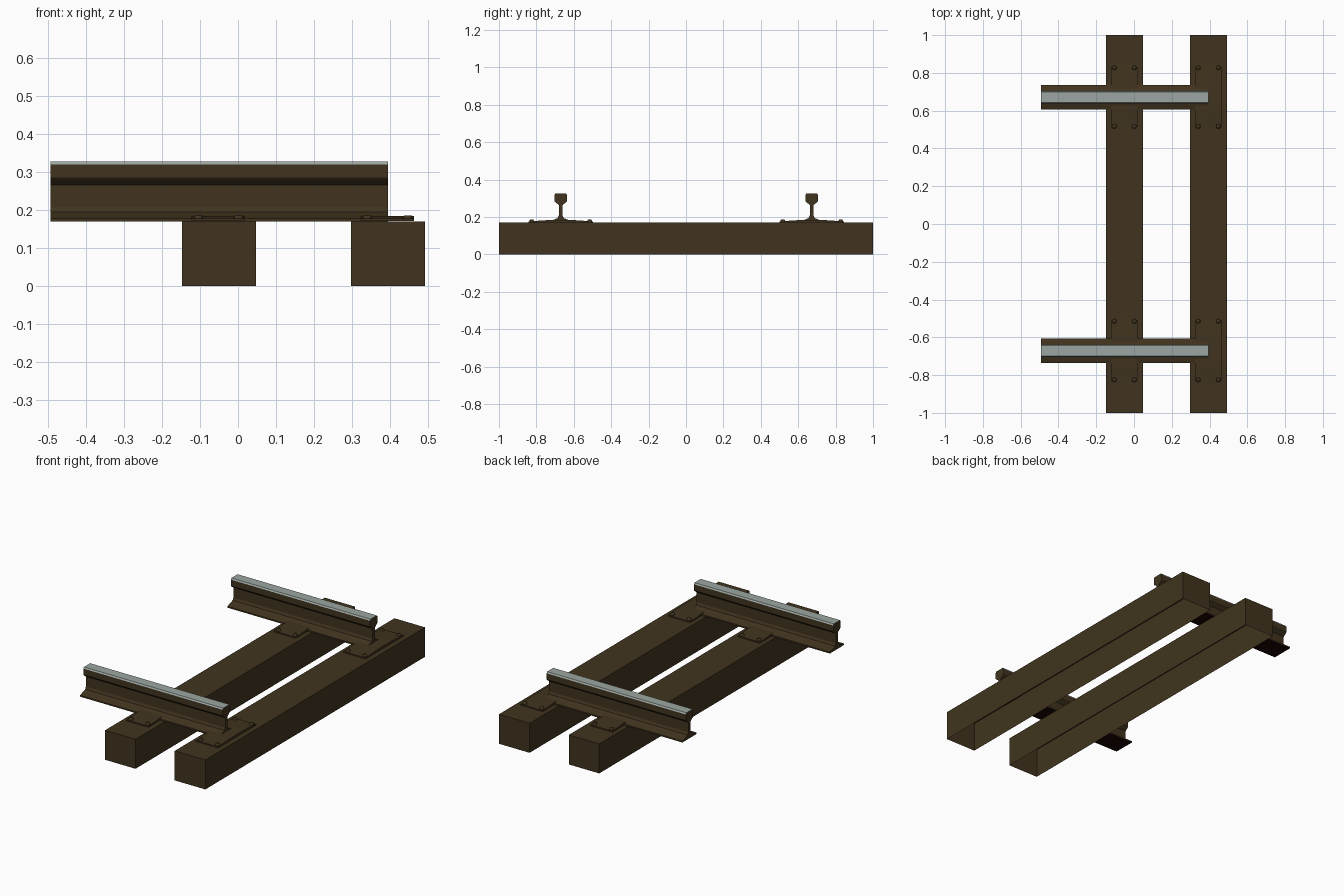
import bpy, bmesh, math

if "Cube" in bpy.data.objects:
    bpy.data.objects.remove(bpy.data.objects["Cube"])


def material(name, rgb):
    m = bpy.data.materials.new(name)
    m.diffuse_color = (*rgb, 1)
    m.use_nodes = True
    m.node_tree.nodes["Principled BSDF"].inputs["Base Color"].default_value = m.diffuse_color
    return m


BROWN = material("weathered brown", (0.052, 0.034, 0.013))
STEEL = material("polished steel", (0.33, 0.38, 0.355))
DARK = material("dark red rust", (0.010, 0.001, 0.001))


def finish(bm, name, mats):
    me = bpy.data.meshes.new(name)
    bm.to_mesh(me)
    bm.free()
    for m in mats:
        me.materials.append(m)
    ob = bpy.data.objects.new(name, me)
    bpy.context.collection.objects.link(ob)
    return ob


def extrude_profile(name, half, x0, x1, yc, mats):
    """Mirror a half profile of (y, z) points and extrude it along x."""
    pts = [(y, z) for y, z in half] + [(-y, z) for y, z in reversed(half)]
    bm = bmesh.new()
    rings = [[bm.verts.new((x, yc + y, z)) for y, z in pts] for x in (x0, x1)]
    for ring in rings:
        bm.faces.new(ring)
    for i in range(len(pts)):
        j = (i + 1) % len(pts)
        bm.faces.new((rings[0][i], rings[0][j], rings[1][j], rings[1][i]))
    bmesh.ops.recalc_face_normals(bm, faces=bm.faces)
    return finish(bm, name, mats)


# Sleepers: box shells that are open underneath
def sleeper(name, x0, x1, h=0.17):
    bm = bmesh.new()
    bmesh.ops.create_cube(bm, size=1)
    for v in bm.verts:
        v.co = ((x0 + x1) / 2 + v.co.x * (x1 - x0), v.co.y * 2, (v.co.z + 0.5) * h)
    bm.normal_update()
    bottom = [f for f in bm.faces if f.normal.z < -0.5]
    bmesh.ops.delete(bm, geom=bottom, context='FACES_ONLY')
    finish(bm, name, [BROWN])


sleeper("sleeper_left", -0.147, 0.047)
sleeper("sleeper_right", 0.297, 0.492)

# Half cross-sections (y, z)
RAIL = [(0.065, 0.170), (0.065, 0.178), (0.035, 0.187), (0.017, 0.194),
        (0.010, 0.208), (0.010, 0.265), (0.030, 0.280), (0.033, 0.284),
        (0.033, 0.319), (0.028, 0.327)]
PLATE = [(0.172, 0.1705), (0.172, 0.177), (0.068, 0.184)]


# Plate bolts: low smooth domes
def bolt(name, x, y):
    bm = bmesh.new()
    bmesh.ops.create_cone(bm, cap_ends=True, segments=8, radius1=0.014,
                          radius2=0.010, depth=0.012)
    bmesh.ops.translate(bm, verts=bm.verts, vec=(x, y, 0.180))
    for f in bm.faces:
        f.smooth = True
    finish(bm, name, [BROWN])


for side, yc in (("front", -0.67), ("back", 0.672)):
    # Rail with a worn bright running surface and a dark rusty underside
    rail = extrude_profile("rail_" + side, RAIL, -0.493, 0.395, yc,
                           [BROWN, STEEL, DARK])
    for p in rail.data.polygons:
        if p.normal.z > 0.4 and p.center.z > 0.3:
            p.material_index = 1
        elif p.normal.z < -0.9:
            p.material_index = 2
    # Base plates, each with four corner bolts
    for end, x0, x1 in (("left", -0.122, 0.018), ("right", 0.322, 0.463)):
        tag = side + "_" + end
        extrude_profile("base_plate_" + tag, PLATE, x0, x1, yc, [BROWN])
        for i, x in enumerate((x0 + 0.018, x1 - 0.016)):
            for j, dy in enumerate((-0.155, 0.155)):
                bolt(f"bolt_{tag}_{i}{j}", x, yc + dy)
